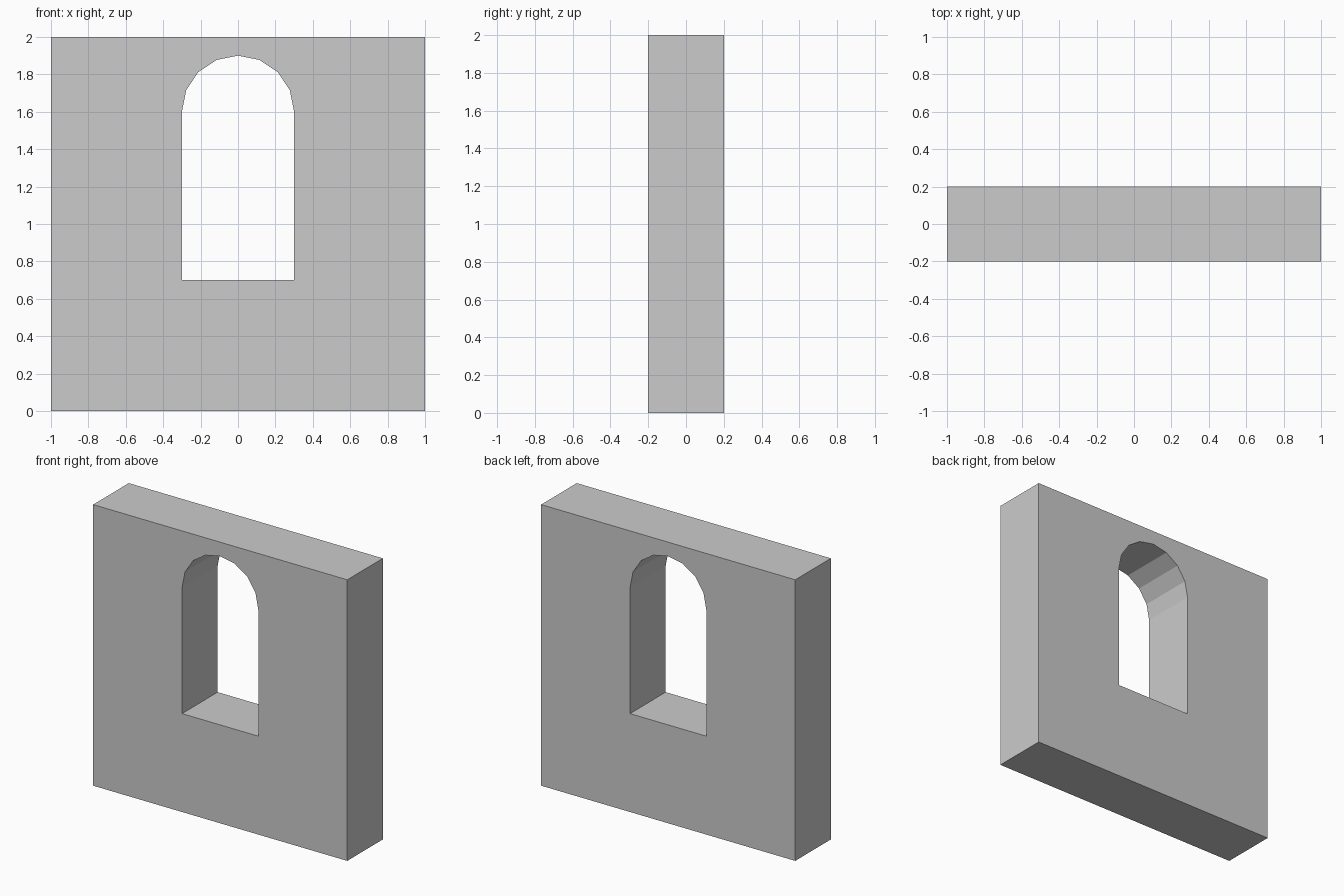
import bpy, bmesh
from math import cos, sin, pi

if "Cube" in bpy.data.objects:
    bpy.data.objects.remove(bpy.data.objects["Cube"])

HALF_W, HEIGHT, THICK = 1.0, 2.0, 0.4
R, SILL, SPRING, SEGS = 0.3, 0.7, 1.6, 4   # opening; segments per quarter arch

# Right half of the wall face, running around half the arched opening
arch = [(R * sin(i * pi / 2 / SEGS), SPRING + R * cos(i * pi / 2 / SEGS))
        for i in range(SEGS + 1)]
half = [(0, 0), (HALF_W, 0), (HALF_W, HEIGHT), (0, HEIGHT)] + arch + [(R, SILL), (0, SILL)]

# Both halves, joined along the centre line
bm = bmesh.new()
for side in (1, -1):
    verts = [bm.verts.new((side * x, 0, z)) for x, z in half]
    bm.faces.new(verts if side == 1 else verts[::-1])
bmesh.ops.remove_doubles(bm, verts=bm.verts, dist=1e-5)

mesh = bpy.data.meshes.new("arched_window_wall")
bm.to_mesh(mesh)
bm.free()
wall = bpy.data.objects.new("arched_window_wall", mesh)
bpy.context.collection.objects.link(wall)

# Wall thickness, centred on y = 0
solid = wall.modifiers.new("thickness", 'SOLIDIFY')
solid.thickness = THICK
solid.offset = 0
